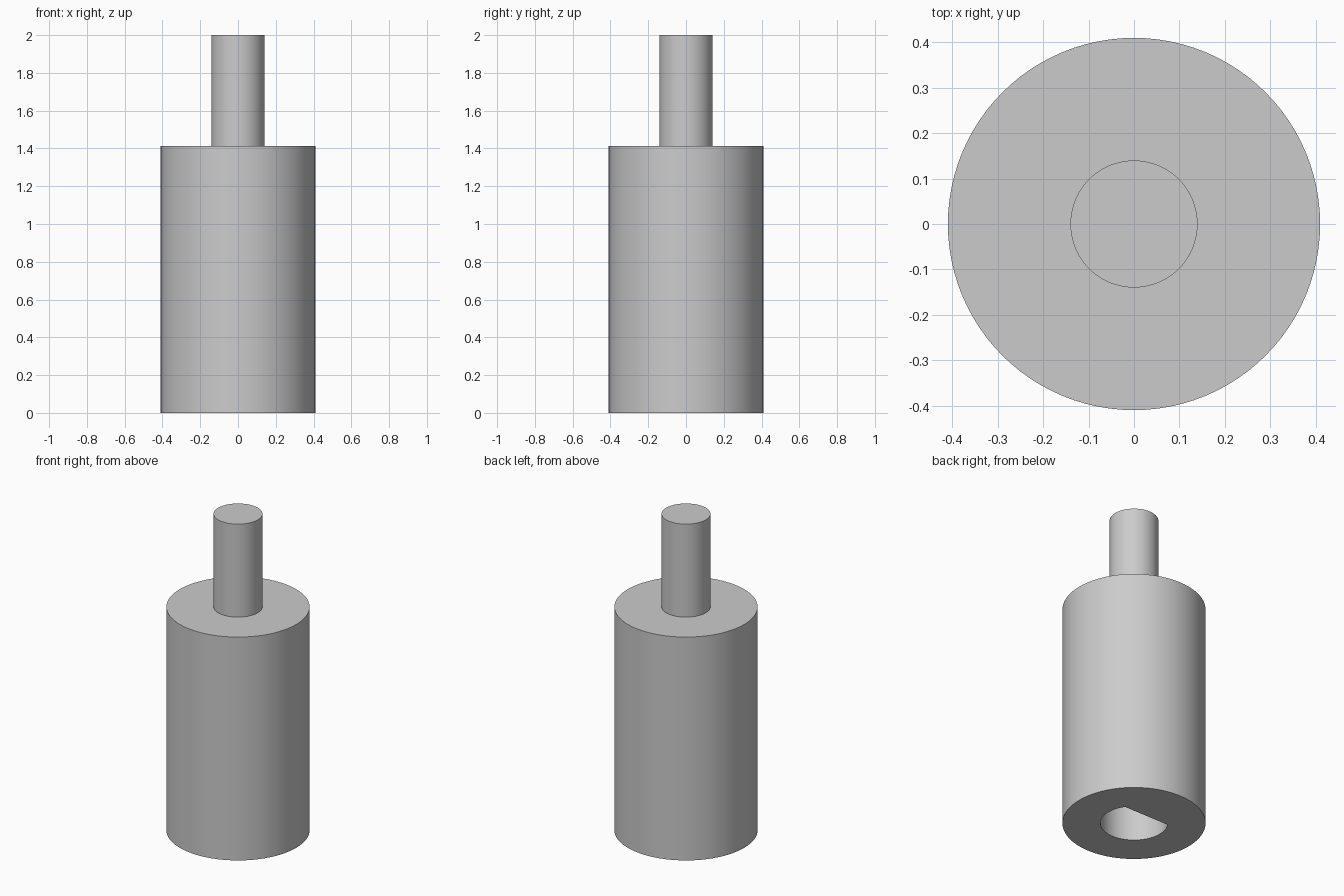
import bpy
import math
import bmesh

cube = bpy.data.objects.get("Cube")
if cube:
    bpy.data.objects.remove(cube, do_unlink=True)

BODY_RADIUS, BODY_TOP = 0.41, 1.412
SHAFT_RADIUS, SHAFT_TOP = 0.14, 2.0
BORE_RADIUS, BORE_FLAT, BORE_DEPTH = 0.193, 0.11, 0.75

grey = bpy.data.materials.new("light grey")
grey.use_nodes = True
colour = (0.6, 0.6, 0.6, 1)
grey.diffuse_color = colour
grey.node_tree.nodes["Principled BSDF"].inputs["Base Color"].default_value = colour


def arc(radius, start, end, count):
    """Points along an arc, both ends included."""
    step = (end - start) / (count - 1)
    return [(radius * math.cos(start + i * step), radius * math.sin(start + i * step))
            for i in range(count)]


def circle(radius, count):
    return arc(radius, 0, 2 * math.pi, count + 1)[:-1]


def prism(name, outline, bottom, top):
    """Extrude a flat outline between two heights."""
    bm = bmesh.new()
    base = bm.faces.new([bm.verts.new((x, y, bottom)) for x, y in outline])
    raised = bmesh.ops.extrude_face_region(bm, geom=[base], use_keep_orig=True)
    verts = [g for g in raised["geom"] if isinstance(g, bmesh.types.BMVert)]
    bmesh.ops.translate(bm, verts=verts, vec=(0, 0, top - bottom))
    bmesh.ops.recalc_face_normals(bm, faces=bm.faces)
    mesh = bpy.data.meshes.new(name)
    bm.to_mesh(mesh)
    bm.free()
    mesh.materials.append(grey)
    obj = bpy.data.objects.new(name, mesh)
    bpy.context.collection.objects.link(obj)
    return obj


def activate(obj):
    bpy.ops.object.select_all(action="DESELECT")
    obj.select_set(True)
    bpy.context.view_layer.objects.active = obj


# Main parts
body = prism("body", circle(BODY_RADIUS, 96), 0, BODY_TOP)
shaft = prism("shaft", circle(SHAFT_RADIUS, 64), BODY_TOP, SHAFT_TOP)

# D-shaped bore in the underside, flat towards the back
flat_angle = math.asin(BORE_FLAT / BORE_RADIUS)
d_outline = arc(BORE_RADIUS, math.pi - flat_angle, 2 * math.pi + flat_angle, 56)
cutter = prism("bore_cutter", d_outline, -0.1, BORE_DEPTH)
cutter.hide_render = True

activate(body)
cut = body.modifiers.new("bore", "BOOLEAN")
cut.operation = "DIFFERENCE"
cut.solver = "EXACT"
cut.object = cutter
bpy.ops.object.modifier_apply(modifier=cut.name)
bpy.data.objects.remove(cutter, do_unlink=True)

# Smooth round walls, crisp rims
for part in (body, shaft):
    activate(part)
    bpy.ops.object.shade_smooth_by_angle(angle=math.radians(30))
